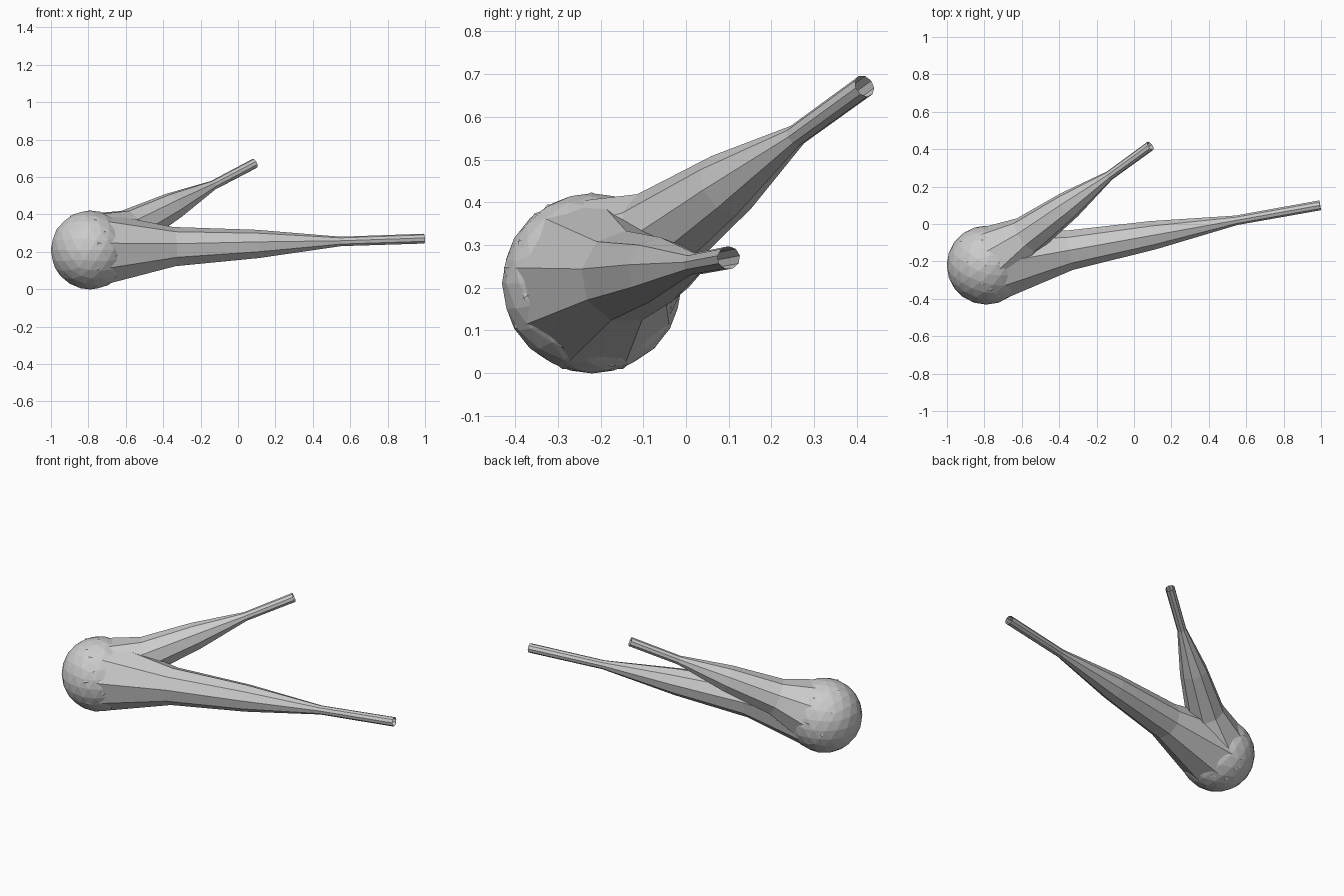
import bpy, bmesh, math
from mathutils import Vector

if "Cube" in bpy.data.objects:
    bpy.data.objects.remove(bpy.data.objects["Cube"])

CENTRE = Vector((-0.79, -0.22, 0.21))
RADII = [0.213, 0.108, 0.078, 0.026, 0.027]
SIDES = 9


def make_object(name, bm):
    mesh = bpy.data.meshes.new(name)
    bm.to_mesh(mesh)
    bm.free()
    obj = bpy.data.objects.new(name, mesh)
    bpy.context.collection.objects.link(obj)
    return obj


def tapered_tube(name, end, twist):
    """Open nine-sided tube from the ball centre, narrowing along its length."""
    axis = Vector(end) - CENTRE
    d = axis.normalized()
    side = d.cross(Vector((0, 0, 1))).normalized()
    up = side.cross(d)
    bm = bmesh.new()
    rings = []
    for i, r in enumerate(RADII):
        ring = []
        for k in range(SIDES):
            a = math.radians(twist) + math.tau * k / SIDES
            ring.append(bm.verts.new(CENTRE + axis * i / 4
                                     + r * (math.cos(a) * up + math.sin(a) * side)))
        rings.append(ring)
    for a, b in zip(rings, rings[1:]):
        for k in range(SIDES):
            n = (k + 1) % SIDES
            bm.faces.new((a[k], a[n], b[n], b[k]))
    bmesh.ops.recalc_face_normals(bm, faces=bm.faces)
    return make_object(name, bm)


# Rounded ball joining the two tubes
bm = bmesh.new()
bmesh.ops.create_icosphere(bm, subdivisions=3, radius=0.211)
bmesh.ops.translate(bm, vec=CENTRE, verts=bm.verts)
make_object("ball", bm)

# Two open tapered tubes
tapered_tube("long_tube", (0.995, 0.10, 0.27), 0)
tapered_tube("short_tube", (0.088, 0.418, 0.672), 20)
